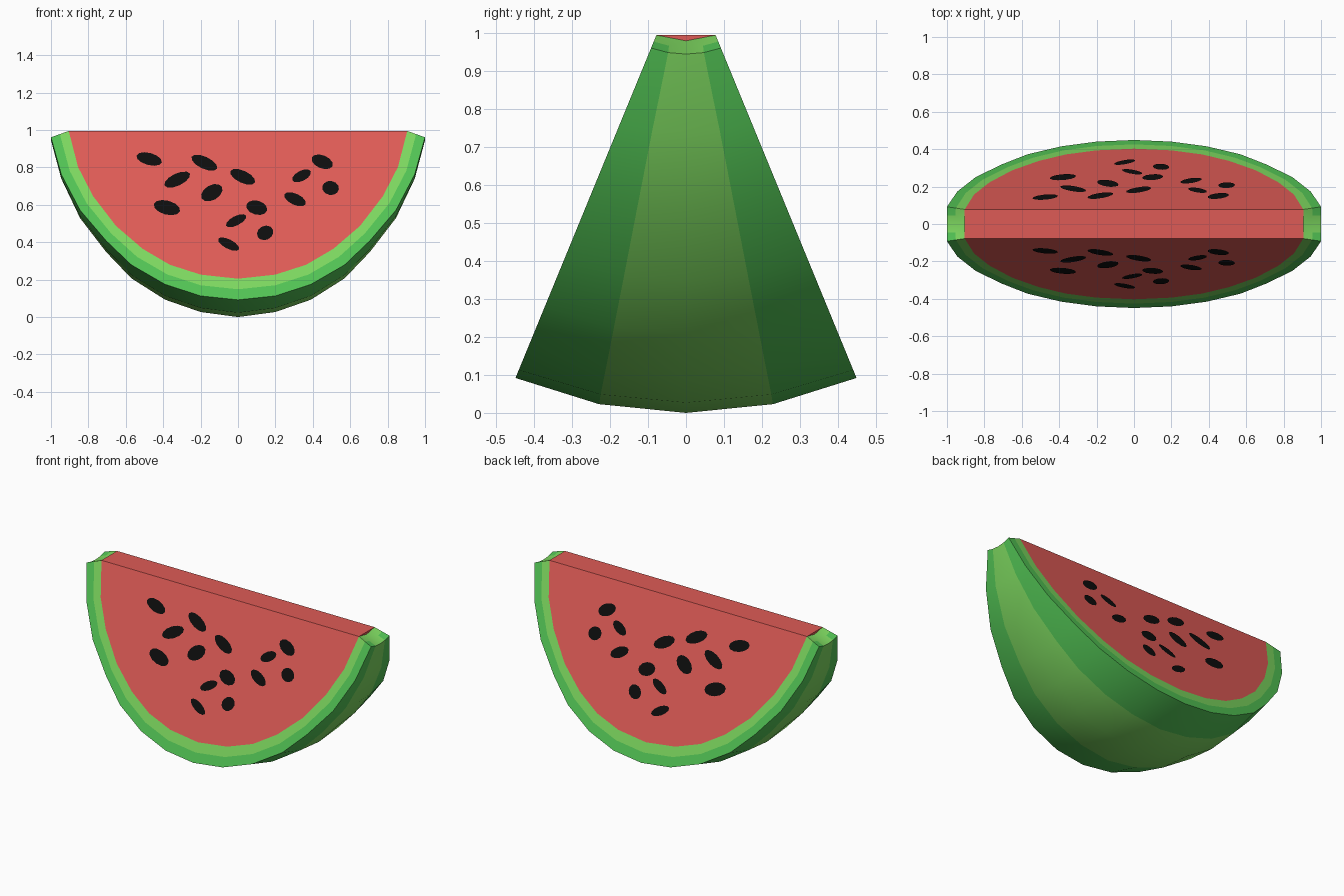
import bpy, bmesh, math

if "Cube" in bpy.data.objects:
    bpy.data.objects.remove(bpy.data.objects["Cube"])

TOP = 0.995                      # height of the flat cut along the top
EDGE, SLOPE = 0.078, 0.411       # half thickness at the top, widening per depth


def material(name, rgb):
    m = bpy.data.materials.new(name)
    m.diffuse_color = (*rgb, 1)
    m.use_nodes = True
    m.node_tree.nodes["Principled BSDF"].inputs["Base Color"].default_value = m.diffuse_color
    return m


RED, LIGHT, GREEN = 0, 1, 2
mats = [material("red flesh", (0.73, 0.105, 0.092)),
        material("light green", (0.205, 0.68, 0.115)),
        material("rind green", (0.085, 0.55, 0.09))]
black = material("seed black", (0.004, 0.004, 0.004))

# Half profile from tip to bottom: x, depth at the middle, depth at the rim
outer = [(1.0, .05, .034), (.945, .255, .232), (.845, .465, .423), (.705, .647, .587),
         (.57, .788, .716), (.39, .902, .82), (.2, .968, .882), (0, .995, .903)]
# Edge of the red flesh: x, depth
inner = [(.905, 0), (.855, .193), (.775, .348), (.652, .508),
         (.51, .63), (.365, .715), (.2, .768), (0, .79)]


def section(i, sign):
    """Nine points round the slice, from front flesh edge to back flesh edge."""
    x, dc, dr = outer[i]
    u, d = inner[i]
    a = (u, EDGE + SLOPE * d, d)
    c = (x, EDGE + SLOPE * dr, dr)
    b = tuple((p + q) / 2 for p, q in zip(a, c))
    h = (x, c[1] * .51, dc + (dr - dc) * .25)
    front = [(sign * p[0], -p[1], TOP - p[2]) for p in (a, b, c, h)]
    back = [(p[0], -p[1], p[2]) for p in reversed(front)]
    return front + [(sign * x, 0, TOP - dc)] + back


# Slice body: rind bands swept along the profile
bm = bmesh.new()


def face(verts, mat):
    bm.faces.new(verts).material_index = mat


order = [(i, -1) for i in range(8)] + [(i, 1) for i in range(6, -1, -1)]
rings = [[bm.verts.new(p) for p in section(*o)] for o in order]
bands = [LIGHT, GREEN, GREEN, LIGHT, LIGHT, GREEN, GREEN, LIGHT]
for r, s in zip(rings, rings[1:]):
    for j, mat in enumerate(bands):
        face((r[j], r[j + 1], s[j + 1], s[j]), mat)

# Red cut faces and flat top
face([r[0] for r in rings], RED)
face([r[8] for r in rings], RED)
face((rings[0][0], rings[-1][0], rings[-1][8], rings[0][8]), RED)

# Dished rind ends with green corners
for r, sign in ((rings[0], -1), (rings[-1], 1)):
    dip = bm.verts.new((sign * .905, 0, TOP - .015))
    face((r[0], dip, r[8]), RED)
    for side, (a, b, c, h) in ((-1, (0, 1, 2, 3)), (1, (8, 7, 6, 5))):
        q = bm.verts.new((sign * .955, side * .045, TOP - .028))
        face((r[b], r[c], r[h], q), GREEN)
        face((r[a], r[b], q, dip), LIGHT)
        face((q, r[h], r[4], dip), LIGHT)

bmesh.ops.recalc_face_normals(bm, faces=bm.faces)
mesh = bpy.data.meshes.new("slice_body")
bm.to_mesh(mesh)
bm.free()
for m in mats:
    mesh.materials.append(m)
body = bpy.data.objects.new("slice_body", mesh)
bpy.context.collection.objects.link(body)
bpy.context.view_layer.objects.active = body
body.select_set(True)
bpy.ops.object.shade_smooth_by_angle(angle=math.radians(30))

# Seeds: x, z, length, width, tilt in degrees
seeds = [(-.475, .845, .14, .065, -15), (-.18, .825, .15, .065, -25), (-.325, .735, .15, .065, 25),
         (-.14, .665, .125, .08, 30), (-.38, .585, .145, .075, -15), (.025, .75, .145, .065, -25),
         (.10, .585, .115, .075, -15), (-.01, .515, .12, .05, 27), (.145, .45, .09, .075, 25),
         (-.05, .39, .125, .05, -27), (.305, .63, .125, .06, -25), (.34, .755, .11, .055, 27),
         (.45, .83, .12, .07, -22), (.495, .69, .09, .075, -10)]


def seed_plates(name, side):
    bm = bmesh.new()
    for x, z, length, width, tilt in seeds:
        t = math.radians(tilt)
        verts = []
        for k in range(12):
            a = math.tau * k / 12
            u, v = length / 2 * math.cos(a), width / 2 * math.sin(a)
            px = x + u * math.cos(t) - v * math.sin(t)
            pz = z + u * math.sin(t) + v * math.cos(t)
            verts.append(bm.verts.new((px, side * (EDGE + SLOPE * (TOP - pz) + .004), pz)))
        bm.faces.new(verts if side < 0 else verts[::-1])
    mesh = bpy.data.meshes.new(name)
    bm.to_mesh(mesh)
    bm.free()
    mesh.materials.append(black)
    bpy.context.collection.objects.link(bpy.data.objects.new(name, mesh))


seed_plates("front_seeds", -1)
seed_plates("back_seeds", 1)
